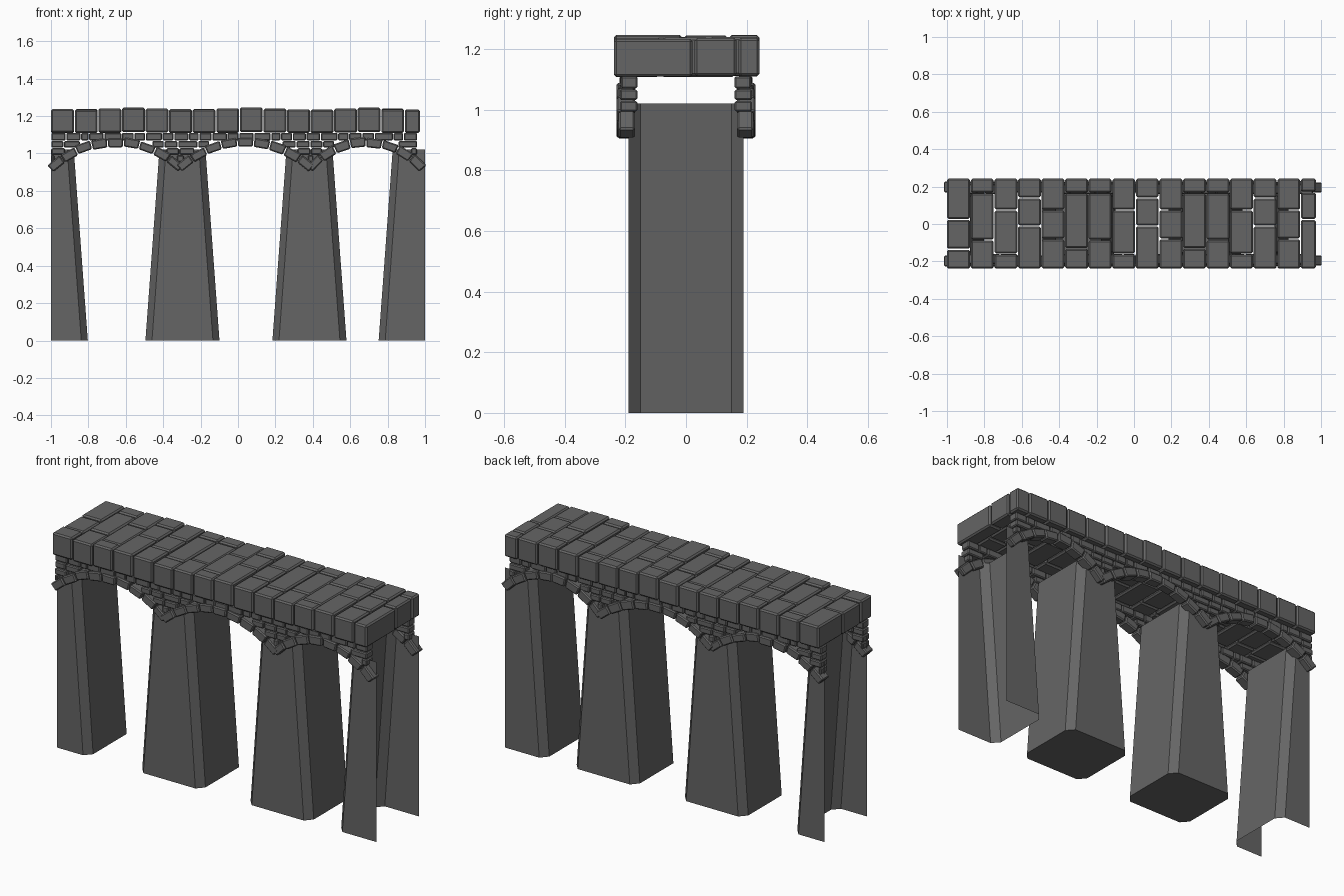
import bpy, bmesh, math, random

if "Cube" in bpy.data.objects:
    bpy.data.objects.remove(bpy.data.objects["Cube"])

random.seed(4)
stone = bpy.data.materials.new("dark grey stone")
stone.diffuse_color = (0.13, 0.13, 0.13, 1)
stone.use_nodes = True
stone.node_tree.nodes["Principled BSDF"].inputs["Base Color"].default_value = stone.diffuse_color


def prism(bm, pts, y0, y1):
    """Extrude an x-z outline from y0 to y1."""
    a = [bm.verts.new((x, y0, z)) for x, z in pts]
    b = [bm.verts.new((x, y1, z)) for x, z in pts]
    bm.faces.new(a)
    bm.faces.new(b[::-1])
    for i in range(len(pts)):
        j = (i + 1) % len(pts)
        bm.faces.new((a[j], a[i], b[i], b[j]))


def block(bm, x0, x1, y0, y1, z0, z1):
    prism(bm, [(x0, z0), (x1, z0), (x1, z1), (x0, z1)], y0, y1)


def finish(bm, name, bevel=0.0, mirror=False, closed=True):
    if closed:
        bmesh.ops.recalc_face_normals(bm, faces=bm.faces)
    me = bpy.data.meshes.new(name)
    bm.to_mesh(me)
    bm.free()
    me.materials.append(stone)
    ob = bpy.data.objects.new(name, me)
    bpy.context.collection.objects.link(ob)
    if mirror:
        m = ob.modifiers.new("other side", 'MIRROR')
        m.use_axis = (False, True, False)
        m.use_mirror_merge = False
    if bevel:
        b = ob.modifiers.new("worn edges", 'BEVEL')
        b.width = bevel
        b.segments = 1
    return ob


# Tapered piers with chamfered corners
def loft(name, low, high, height, closed):
    bm = bmesh.new()
    a = [bm.verts.new((x, y, 0)) for x, y in low]
    b = [bm.verts.new((x, y, height)) for x, y in high]
    n = len(a)
    for i in range(n if closed else n - 1):
        j = (i + 1) % n
        bm.faces.new((a[i], a[j], b[j], b[i]))
    if closed:
        bm.faces.new(a[::-1])
        bm.faces.new(b)
    finish(bm, name, closed=closed)


def full_section(cx, h):
    c = h - 0.035
    return [(cx - c, -.19), (cx + c, -.19), (cx + h, -.15), (cx + h, .15),
            (cx + c, .19), (cx - c, .19), (cx - h, .15), (cx - h, -.15)]


def half_section(end, inner):
    s = 0.035 if end > 0 else -0.035
    p = [(end, -.19), (inner + s, -.19), (inner, -.15),
         (inner, .15), (inner + s, .19), (end, .19)]
    return p[::-1] if end > 0 else p


for cx, name in ((-0.297, "left_pier"), (0.382, "right_pier")):
    loft(name, full_section(cx, 0.198), full_section(cx, 0.123), 1.02, True)
loft("left_end_pier", half_section(-1, -0.803), half_section(-1, -0.878), 1.02, False)
loft("right_end_pier", half_section(1, 0.752), half_section(1, 0.827), 1.02, False)

# Arch rings: centre x, half span, number of stones
ARCHES = [(-0.655, 0.335, 9), (0.04, 0.34, 9), (0.685, 0.285, 8)]
CROWN, RISE, THICK = 1.037, 0.135, 0.048


def radius(half):
    return (half * half + RISE * RISE) / (2 * RISE)


def ring_top(x):
    """Height of the top of the arch ring at x."""
    best = 0.0
    for cx, half, n in ARCHES:
        r = radius(half)
        d = abs(x - cx)
        if d < half + 0.03:
            best = max(best, CROWN - r + math.sqrt((r + THICK) ** 2 - d * d))
    return best


bm = bmesh.new()
for cx, half, n in ARCHES:
    r = radius(half)
    zc = CROWN - r
    span = 2 * math.asin(half / r)
    for i in range(n):
        a0 = -span / 2 + span * (i + 0.03) / n
        a1 = -span / 2 + span * (i + 0.97) / n
        r0, r1 = r + random.uniform(-.004, .003), r + THICK + random.uniform(-.004, .004)
        pts = [(cx + q * math.sin(a), zc + q * math.cos(a))
               for q, a in ((r0, a0), (r0, a1), (r1, a1), (r1, a0))]
        prism(bm, pts, -0.23 + random.uniform(0, .008), -0.168)
finish(bm, "arch_stones", 0.006, mirror=True)

# Spandrel brick courses, filled wherever they lie above the rings
bm = bmesh.new()
for z0, z1 in ((1.07, 1.11), (1.032, 1.066), (0.994, 1.028), (0.956, 0.99), (0.925, 0.952)):
    x = -1.0
    while x < 0.955:
        zt = (z0 + z1) / 2 if z0 < 1.07 else 2
        if ring_top(x) > zt:
            x += 0.004
            continue
        end = x
        while end < 0.96 and ring_top(end) <= zt:
            end += 0.004
        n = max(1, round((end - x) / 0.072))
        cuts = [x + (end - x) * (k + (random.uniform(-.22, .22) if 0 < k < n else 0)) / n
                for k in range(n + 1)]
        for a, b in zip(cuts, cuts[1:]):
            block(bm, a + .002, b - .002, -0.213 - random.uniform(0, .006), -0.16, z0, z1)
        x = end
finish(bm, "spandrel_bricks", 0.005, mirror=True)

# Deck slabs: the joints across each row repeat every five rows
JOINTS = [(0.165, -0.085), (0.075, -0.16), (0.14, -0.01), (0.075, -0.08), (0.165, -0.13)]
LIFT = [0, 0.004, 0.01, 0.004, 0]
bm = bmesh.new()
for i in range(16):
    j, lift = JOINTS[(i - 1) % 5], LIFT[(i - 1) % 5]
    if i == 0:
        j = (0.025, -0.135)
    if i == 15:
        j, lift = (0.17, 0.025), 0
    x0 = -1 + 0.126 * i
    x1 = min(x0 + 0.126, 0.974)
    ys = [0.245, *j, -0.241]
    for a, b in zip(ys, ys[1:]):
        dz = lift + random.uniform(-.003, .002)
        block(bm, x0 + .002 * (i > 0), x1 - .002, b + .003, a - .003, 1.11 + dz * .5, 1.235 + dz)
finish(bm, "deck_slabs", 0.008)
